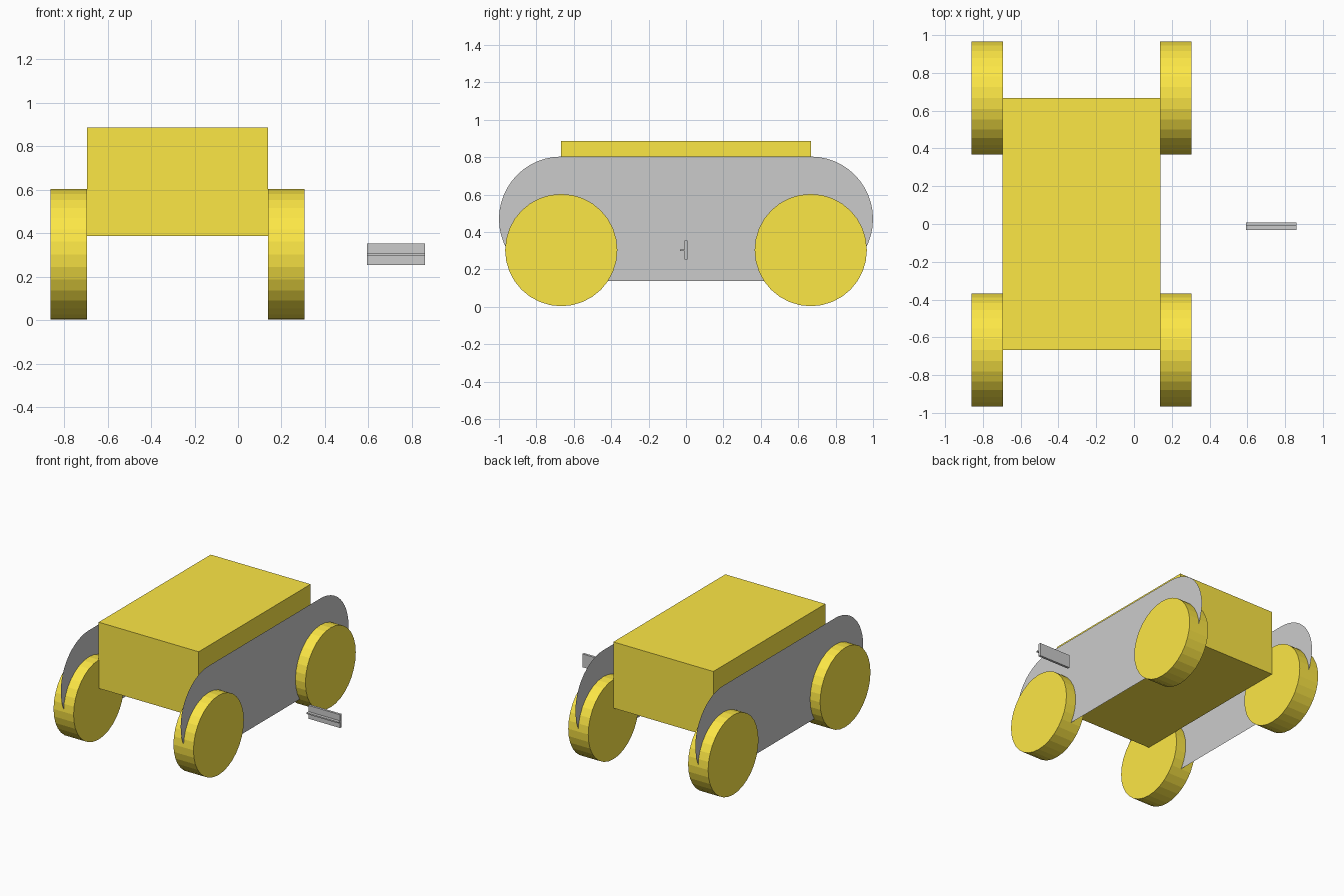
import bpy, bmesh
from math import pi, sin, cos

if "Cube" in bpy.data.objects:
    bpy.data.objects.remove(bpy.data.objects["Cube"])

yellow = bpy.data.materials.new("yellow")
yellow.diffuse_color = (0.98, 0.8, 0.06, 1)
yellow.use_nodes = True
yellow.node_tree.nodes["Principled BSDF"].inputs["Base Color"].default_value = yellow.diffuse_color

CX = -0.278       # centre line of the vehicle
WHEEL_Y = 0.667   # half wheelbase
SIDE_X = 0.5      # centre line to wheel middle


def finish(bm, name, mat=None):
    bmesh.ops.recalc_face_normals(bm, faces=bm.faces)
    me = bpy.data.meshes.new(name)
    bm.to_mesh(me)
    bm.free()
    ob = bpy.data.objects.new(name, me)
    bpy.context.collection.objects.link(ob)
    if mat:
        me.materials.append(mat)
    return ob


def prism(name, profile, x0, x1, mat=None):
    """Extrude a (y, z) profile along x; a flat sheet if x0 == x1."""
    bm = bmesh.new()
    face = bm.faces.new([bm.verts.new((x0, y, z)) for y, z in profile])
    if x1 != x0:
        ext = bmesh.ops.extrude_face_region(bm, geom=[face], use_keep_orig=True)
        verts = [v for v in ext["geom"] if isinstance(v, bmesh.types.BMVert)]
        bmesh.ops.translate(bm, verts=verts, vec=(x1 - x0, 0, 0))
    return finish(bm, name, mat)


def arc(cy, cz, r, a0, a1, n):
    return [(cy + r * cos(a0 + (a1 - a0) * i / n),
             cz + r * sin(a0 + (a1 - a0) * i / n)) for i in range(n + 1)]


# Body block
prism("body", [(-0.667, 0.388), (0.667, 0.388), (0.667, 0.887), (-0.667, 0.887)],
      CX - 0.417, CX + 0.417, yellow)

# Round-ended side sheets and wheels, mirrored left and right
track = (arc(WHEEL_Y, 0.47, 0.333, -pi / 2, pi / 2, 24)
         + arc(-WHEEL_Y, 0.47, 0.333, pi / 2, 3 * pi / 2, 24))
for side, s in (("left", -1), ("right", 1)):
    x = CX + s * SIDE_X
    prism(side + "_side_panel", track, x, x)
    for end, e in (("front", -1), ("rear", 1)):
        rim = arc(e * WHEEL_Y, 0.303, 0.3, 0, 2 * pi, 32)[:-1]
        prism(f"{end}_{side}_wheel", rim, x - 0.0835, x + 0.0835, yellow)

# Small loose bar with a T-shaped section
t_section = [(-0.009, 0.253), (0.009, 0.253), (0.009, 0.353), (-0.009, 0.353),
             (-0.009, 0.307), (-0.032, 0.307), (-0.032, 0.297), (-0.009, 0.297)]
prism("loose_bar", t_section, 0.593, 0.859)
